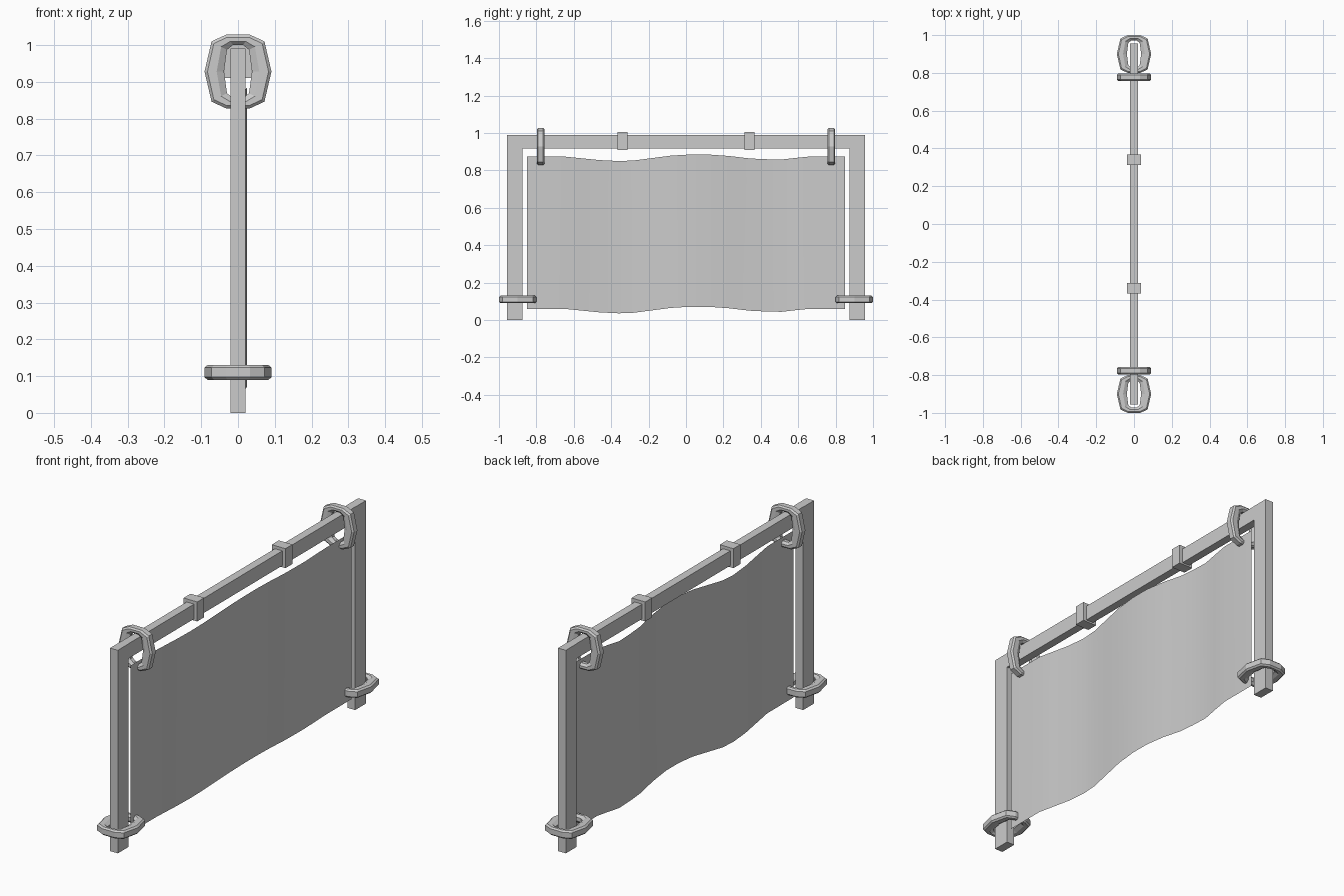
import bpy, math
from mathutils import Matrix, Vector

if "Cube" in bpy.data.objects:
    bpy.data.objects.remove(bpy.data.objects["Cube"])


def make_mesh(name, verts, faces, smooth=False):
    me = bpy.data.meshes.new(name)
    me.from_pydata(verts, [], faces)
    me.update()
    ob = bpy.data.objects.new(name, me)
    bpy.context.collection.objects.link(ob)
    if smooth:
        me.polygons.foreach_set("use_smooth", [True] * len(me.polygons))
    return ob


def box(name, lo, hi):
    bpy.ops.mesh.primitive_cube_add(size=1, location=[(a + b) / 2 for a, b in zip(lo, hi)])
    ob = bpy.context.object
    ob.name = name
    ob.scale = [b - a for a, b in zip(lo, hi)]
    return ob


# ten-sided outline of a binding ring, as fractions of its half width and half length
OUTLINE = [(1, 0), (.79, .82), (.36, 1), (-.36, 1), (-.79, .82),
           (-1, 0), (-.79, -.82), (-.36, -1), (.36, -1), (.79, -.82)]
# bevelled cross-section: half width, half length, height
SECTION = [(.091, .1, -.013), (.091, .1, .013), (.083, .093, .02), (.058, .082, .02),
           (.038, .072, .009), (.038, .072, -.009), (.058, .082, -.02), (.083, .093, -.02)]


def ring(name, loc, upright=False):
    verts = [(u * w, v * l, h) for u, v in OUTLINE for w, l, h in SECTION]
    n, m = len(OUTLINE), len(SECTION)
    faces = [(i * m + j, (i + 1) % n * m + j, (i + 1) % n * m + (j + 1) % m, i * m + (j + 1) % m)
             for i in range(n) for j in range(m)]
    mat = Matrix.Translation(loc)
    if upright:
        mat = mat @ Matrix.Rotation(math.pi / 2, 4, 'X')
    return make_mesh(name, [mat @ Vector(v) for v in verts], faces)


# top rail between the posts
box("top_rail", (-.02, -.874, .918), (.02, .874, .99))

# posts, rail blocks and rings on both ends
for side, s in (("left", -1), ("right", 1)):
    y0, y1 = sorted((s * .873, s * .956))
    box(side + "_post", (-.021, y0, 0), (.021, y1, .99))
    box(side + "_rail_block", (-.037, s * .34 - .027, .91), (.037, s * .34 + .027, 1.005))
    ring(side + "_post_ring", (0, s * .9, .11))
    ring(side + "_hanging_ring", (0, s * .777, .928), True)

# cloth panel: offset of the wavy edge along its length
WAVE = [(-.85, 0), (-.65, 0), (-.57, -.008), (-.46, -.019), (-.36, -.024), (-.28, -.021),
        (-.18, -.008), (-.08, .005), (.02, .011), (.12, .011), (.23, .003), (.34, -.01),
        (.42, -.014), (.51, -.016), (.58, -.008), (.66, 0), (.85, 0)]
verts = [(.016 + .8 * d, y, z + d) for z in (.06, .874) for y, d in WAVE]
n = len(WAVE)
make_mesh("cloth_panel", verts, [(i, i + 1, n + i + 1, n + i) for i in range(n - 1)], True)
